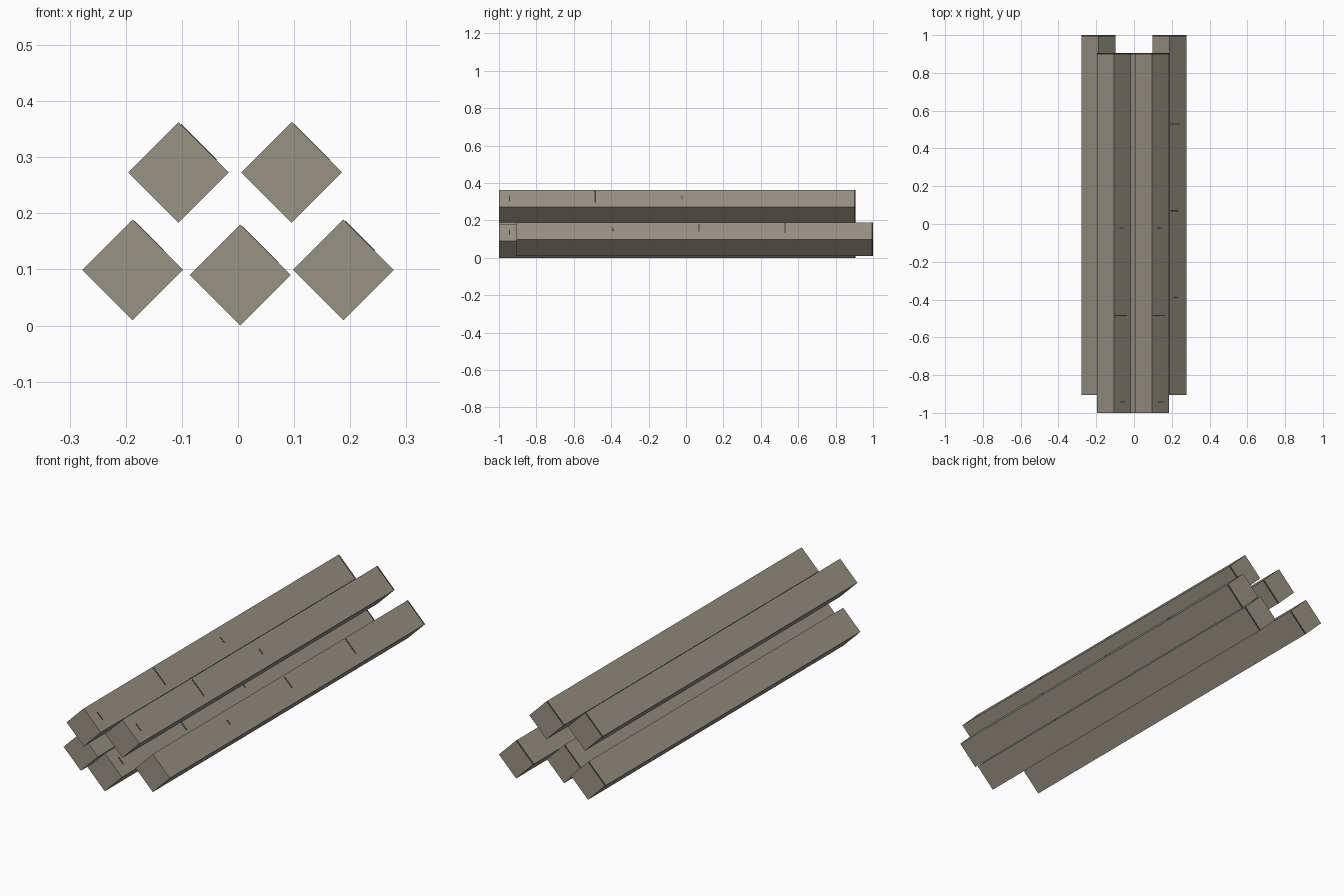
import bpy
import bmesh
import math
from mathutils import Matrix, Vector

if "Cube" in bpy.data.objects:
    bpy.data.objects.remove(bpy.data.objects["Cube"])


def material(name, rgb):
    m = bpy.data.materials.new(name)
    m.diffuse_color = (*rgb, 1)
    m.use_nodes = True
    m.node_tree.nodes["Principled BSDF"].inputs["Base Color"].default_value = m.diffuse_color
    return m


wood = material("weathered wood", (0.315, 0.291, 0.231))
dark = material("dark grain", (0.055, 0.048, 0.038))

R = 0.0897           # half diagonal of the square section
LENGTH = 1.905
SHIFT = 1 - LENGTH / 2
BAND = 0.008         # dark rim at the back end


def beam(name, x, z, y_shift, cracks):
    """Square beam along y, standing on its edge, with dark rim and cracks."""
    bm = bmesh.new()
    bmesh.ops.create_cone(bm, cap_ends=True, segments=4, radius1=R, radius2=R,
                          depth=LENGTH, matrix=Matrix.Rotation(math.pi / 2, 4, 'X'))
    # Dark rim cut around the sides at the back end
    bmesh.ops.bisect_plane(bm, geom=bm.verts[:] + bm.edges[:] + bm.faces[:],
                           plane_co=(0, LENGTH / 2 - BAND, 0), plane_no=(0, 1, 0))
    bm.normal_update()
    for f in bm.faces:
        at_back = f.calc_center_median().y > LENGTH / 2 - BAND
        f.material_index = int(at_back and abs(f.normal.y) < 0.5)
    # Thin cracks as plates on the upper right face: (y, centre across face, length)
    for y, t, length in cracks:
        centre = Vector((R * t, y - y_shift, R * (1 - t)))
        geo = bmesh.ops.create_cube(
            bm, size=1, matrix=Matrix.Translation(centre)
            @ Matrix.Rotation(math.pi / 4, 4, 'Y')
            @ Matrix.Diagonal((length, 0.006, 0.002, 1)))
        for f in {f for v in geo["verts"] for f in v.link_faces}:
            f.material_index = 1
    mesh = bpy.data.meshes.new(name)
    bm.to_mesh(mesh)
    bm.free()
    mesh.materials.append(wood)
    mesh.materials.append(dark)
    ob = bpy.data.objects.new(name, mesh)
    ob.location = (x, y_shift, z)
    bpy.context.collection.objects.link(ob)


back_cracks = [(-0.39, 0.4, 0.025), (0.07, 0.3, 0.06), (0.53, 0.33, 0.075)]
front_cracks = [(-0.943, 0.5, 0.04), (-0.485, 0.4, 0.09), (-0.022, 0.45, 0.03)]

# Bottom row: outer beams pushed back, middle beam pulled forward
beam("lower_left_beam", -0.188, 0.0993, SHIFT, back_cracks)
beam("lower_right_beam", 0.188, 0.0993, SHIFT, back_cracks)
beam("lower_middle_beam", 0.004, 0.0902, -SHIFT, front_cracks)

# Top row: both pulled forward
beam("upper_left_beam", -0.106, 0.273, -SHIFT, front_cracks)
beam("upper_right_beam", 0.0955, 0.273, -SHIFT, front_cracks)
